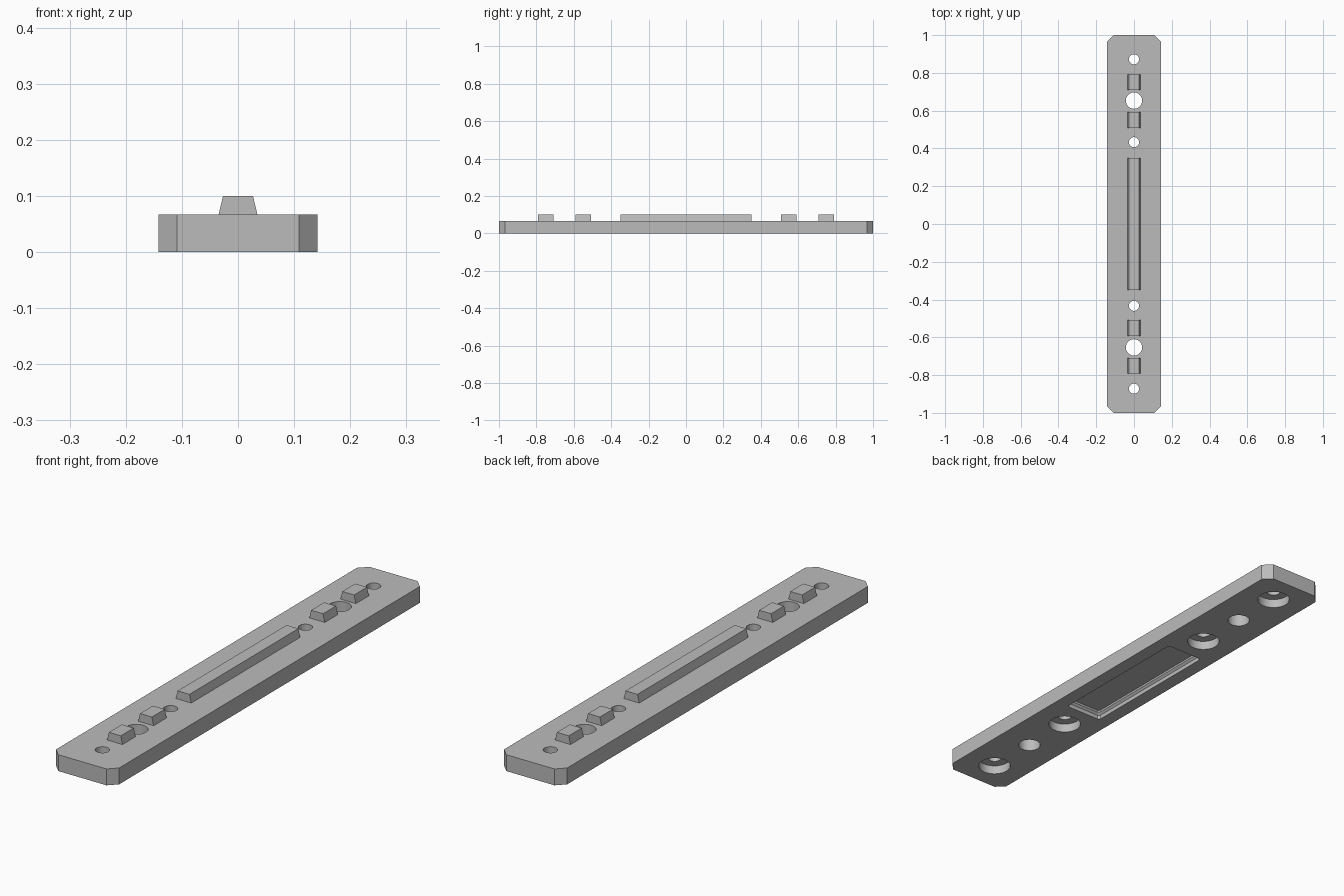
import bpy
import bmesh
from math import cos, sin, tau

if "Cube" in bpy.data.objects:
    bpy.data.objects.remove(bpy.data.objects["Cube"], do_unlink=True)

MM = 1 / 60          # all sizes below are in sixtieths of a unit
THICK = 4

grey = bpy.data.materials.new("light grey")
grey.use_nodes = True
grey.diffuse_color = (0.5, 0.5, 0.5, 1)
grey.node_tree.nodes["Principled BSDF"].inputs["Base Color"].default_value = (0.5, 0.5, 0.5, 1)


def loft(name, rings):
    """Skin a stack of equal-sized rings and cap both ends."""
    bm = bmesh.new()
    loops = [[bm.verts.new([c * MM for c in p]) for p in ring] for ring in rings]
    for a, b in zip(loops, loops[1:]):
        for i in range(len(a)):
            j = (i + 1) % len(a)
            bm.faces.new((a[i], a[j], b[j], b[i]))
    bm.faces.new(loops[0][::-1])
    bm.faces.new(loops[-1])
    bmesh.ops.recalc_face_normals(bm, faces=bm.faces)
    mesh = bpy.data.meshes.new(name)
    bm.to_mesh(mesh)
    bm.free()
    mesh.materials.append(grey)
    obj = bpy.data.objects.new(name, mesh)
    bpy.context.scene.collection.objects.link(obj)
    return obj


def rect(hx, hy, z, cut, y=0):
    """Rectangle outline with cut corners."""
    quarter = [(hx, hy - cut), (hx - cut, hy)]
    pts = quarter + [(-a, b) for a, b in quarter[::-1]]
    pts += [(-a, -b) for a, b in pts]
    return [(a, b + y, z) for a, b in pts]


def circle(r, y, z, n=48):
    return [(r * cos(tau * i / n), y + r * sin(tau * i / n), z) for i in range(n)]


def rail(name, y, half):
    """Raised key with sloping sides and upright ends."""
    def ring(yy):
        return [(-2.1, yy, THICK - 0.1), (2.1, yy, THICK - 0.1), (1.6, yy, 6), (-1.6, yy, 6)]
    return loft(name, [ring(y - half), ring(y + half)])


# Base plate with cut corners
plate = loft("base_plate", [rect(8.5, 60, 0, 2), rect(8.5, 60, THICK, 2)])

# Cutters: underside pocket, screw holes with counterbores, pin holes
cutters = [loft("pocket_cutter", [rect(5, 19, -1, 0.5), rect(5, 19, 1, 0.5),
                                  rect(4.5, 18.5, 1.5, 0.5), rect(4.5, 18.5, 2, 0.5)])]
for s in (-1, 1):
    for y in (26, 52.3):
        cutters.append(loft("screw_cutter", [
            circle(3.8, s * y, -1), circle(3.8, s * y, 2.2),
            circle(1.6, s * y, 2.2), circle(1.6, s * y, 5)]))
    cutters.append(loft("pin_cutter", [circle(2.6, s * 39.2, -1), circle(2.6, s * 39.2, 5)]))
for cutter in cutters:
    mod = plate.modifiers.new("cut", "BOOLEAN")
    mod.operation = "DIFFERENCE"
    mod.solver = "EXACT"
    mod.object = cutter
    cutter.hide_render = True
    cutter.hide_viewport = True

# Bake the cuts so that shading can follow the new edges
bpy.context.view_layer.update()
baked = bpy.data.meshes.new_from_object(
    plate.evaluated_get(bpy.context.evaluated_depsgraph_get()))
plate.modifiers.clear()
plate.data = baked
for cutter in cutters:
    bpy.data.objects.remove(cutter, do_unlink=True)
bpy.ops.object.select_all(action="DESELECT")
plate.select_set(True)
bpy.context.view_layer.objects.active = plate
bpy.ops.object.shade_smooth_by_angle(angle=0.5)

# Raised keys along the centre line
rail("long_key", 0, 21)
for side, s in (("front", -1), ("back", 1)):
    rail(side + "_inner_key", s * 33, 2.5)
    rail(side + "_outer_key", s * 45, 2.5)
